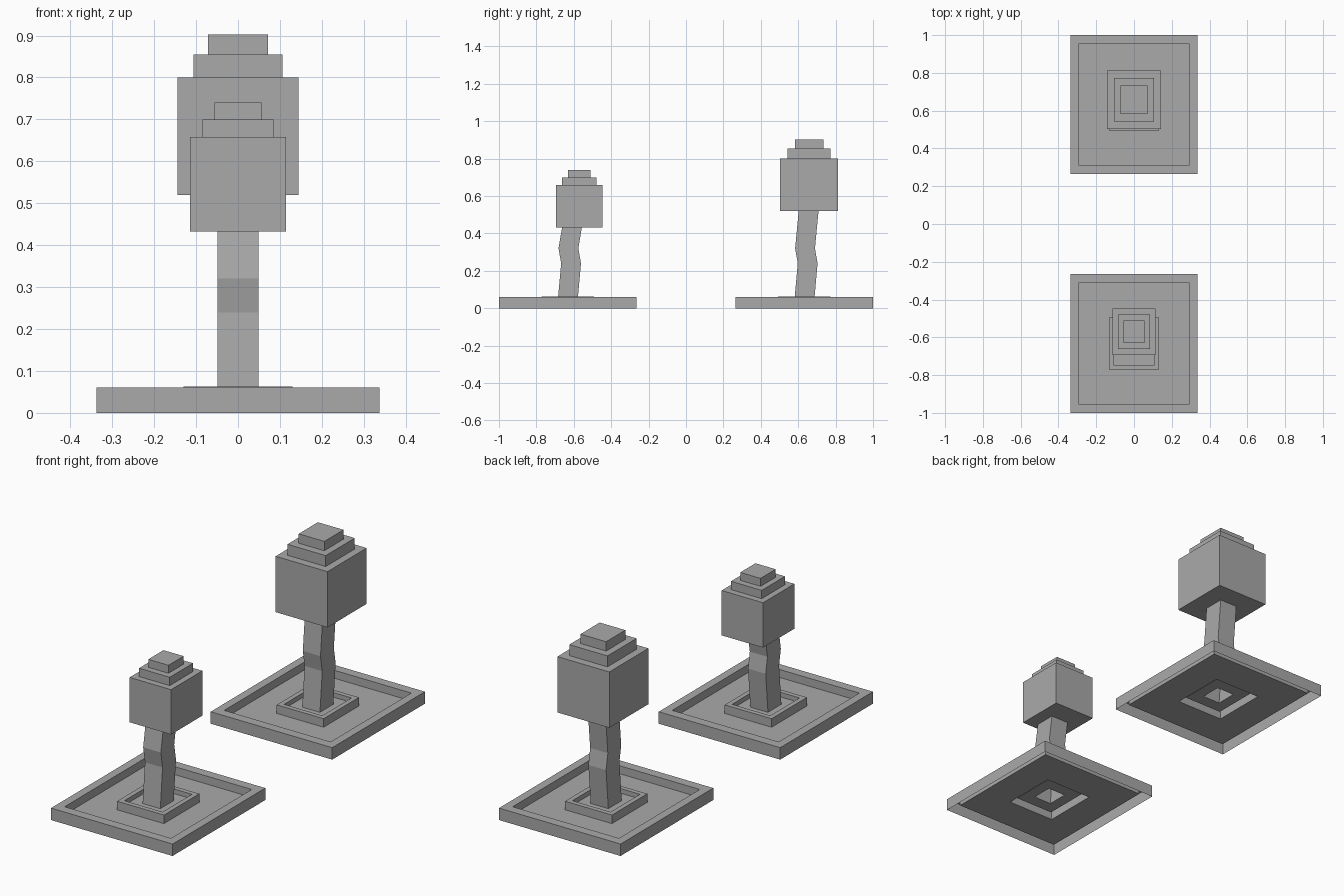
import bpy
import bmesh

if "Cube" in bpy.data.objects:
    bpy.data.objects.remove(bpy.data.objects["Cube"], do_unlink=True)

grey = bpy.data.materials.new("plain grey")
grey.use_nodes = True
grey.diffuse_color = (0.4, 0.4, 0.4, 1)
grey.node_tree.nodes["Principled BSDF"].inputs["Base Color"].default_value = (0.4, 0.4, 0.4, 1)


def loft(name, rings, y, capped=False):
    """Join rectangles (half x, half y, y shift, z) into stepped walls and ledges."""
    bm = bmesh.new()
    loops = []
    for hx, hy, shift, z in rings:
        corners = ((-hx, -hy), (hx, -hy), (hx, hy), (-hx, hy))
        loops.append([bm.verts.new((cx, cy + shift, z)) for cx, cy in corners])
    for low, high in zip(loops, loops[1:]):
        for i in range(4):
            j = (i + 1) % 4
            bm.faces.new((low[i], low[j], high[j], high[i]))
    if capped:
        bm.faces.new(loops[0][::-1])
        bm.faces.new(loops[-1])
    mesh = bpy.data.meshes.new(name)
    bm.to_mesh(mesh)
    bm.free()
    mesh.materials.append(grey)
    obj = bpy.data.objects.new(name, mesh)
    obj.location.y = y
    bpy.context.collection.objects.link(obj)
    return obj


def stepped(tiers, shift):
    """Stacked box outline from (half x, half y, bottom, top) tiers."""
    return [(hx, hy, shift, z) for hx, hy, low, high in tiers for z in (low, high)]


# Hollow tray: outer wall, rim, sunken floor, raised planter curb and soil
TRAY = [
    (0.337, 0.3675, 0, 0), (0.337, 0.3675, 0, 0.06),
    (0.295, 0.32, 0, 0.06), (0.295, 0.32, 0, 0.02),
    (0.13, 0.14, 0, 0.02), (0.13, 0.14, 0, 0.063),
    (0.106, 0.116, 0, 0.063), (0.106, 0.116, 0, 0.04),
    (0.049, 0.053, 0, 0.04),
]

# Each tree: position, canopy shift and canopy tiers
TREES = {
    "front": (-0.6325, 0.062, [(0.115, 0.124, 0.433, 0.658),
                               (0.085, 0.092, 0.658, 0.70),
                               (0.056, 0.06, 0.70, 0.74)]),
    "back": (0.6325, 0.026, [(0.144, 0.155, 0.52, 0.80),
                             (0.106, 0.115, 0.80, 0.855),
                             (0.071, 0.076, 0.855, 0.902)]),
}

for side, (y, shift, tiers) in TREES.items():
    loft(side + "_tray", TRAY, y)
    # Crooked open trunk that ends at the canopy underside
    bends = [(0, 0.04), (0.018, 0.24), (0.004, 0.32), (0.023, tiers[0][2])]
    loft(side + "_trunk", [(0.049, 0.053, s, z) for s, z in bends], y)
    loft(side + "_canopy", stepped(tiers, shift), y, capped=True)
